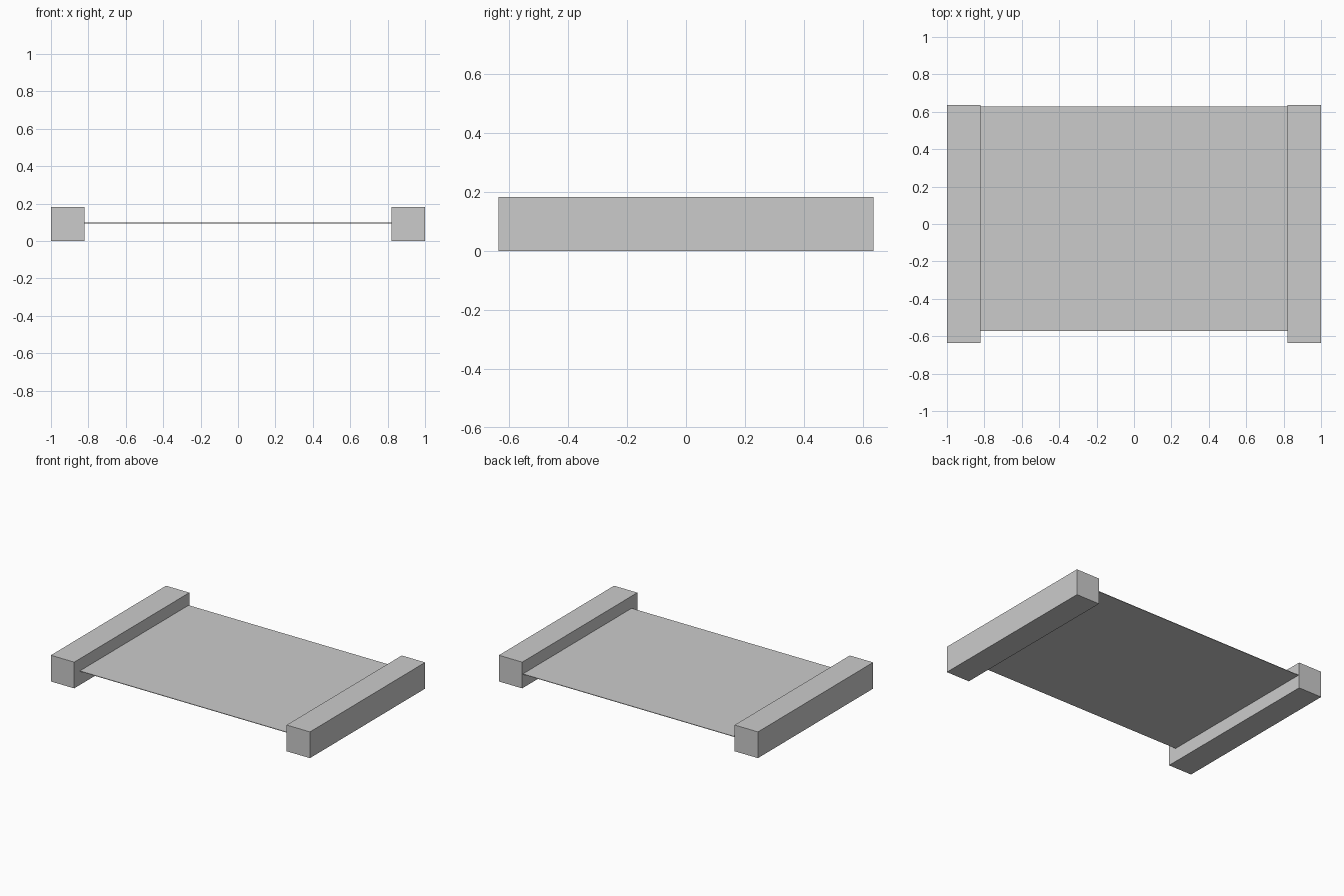
import bpy
import bmesh
from mathutils import Matrix, Vector

if "Cube" in bpy.data.objects:
    bpy.data.objects.remove(bpy.data.objects["Cube"])


def box(name, lo, hi):
    lo, hi = Vector(lo), Vector(hi)
    bm = bmesh.new()
    bmesh.ops.create_cube(bm, size=1.0, matrix=Matrix.Translation((lo + hi) / 2)
                          @ Matrix.Diagonal((*(hi - lo), 1.0)))
    mesh = bpy.data.meshes.new(name)
    bm.to_mesh(mesh)
    bm.free()
    obj = bpy.data.objects.new(name, mesh)
    bpy.context.collection.objects.link(obj)
    return obj


LENGTH, BEAM, HALF_DEPTH = 1.0, 0.18, 0.635
INNER = LENGTH - BEAM

# Square end beams
for side, x0 in (("left", -LENGTH), ("right", INNER)):
    box(f"{side}_beam", (x0, -HALF_DEPTH, 0), (x0 + BEAM, HALF_DEPTH, 0.183))

# Thin panel spanning the beams, set towards the back
box("thin_panel", (-INNER, -0.572, 0.094), (INNER, 0.627, 0.098))
